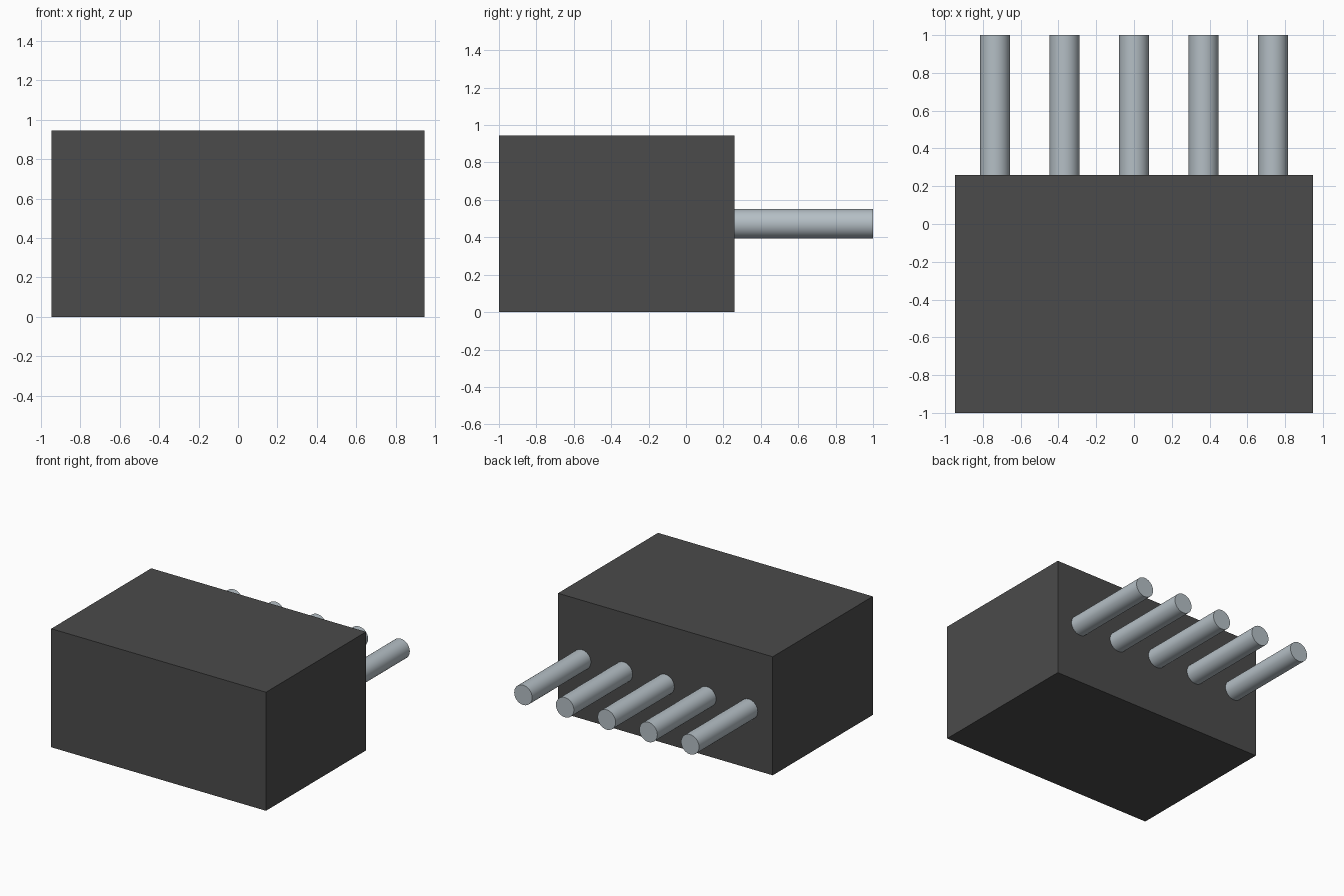
import bpy
import math

cube = bpy.data.objects.get("Cube")
if cube:
    bpy.data.objects.remove(cube, do_unlink=True)


def make_material(name, rgb):
    mat = bpy.data.materials.new(name)
    mat.use_nodes = True
    mat.diffuse_color = (*rgb, 1)
    mat.node_tree.nodes["Principled BSDF"].inputs["Base Color"].default_value = (*rgb, 1)
    return mat


housing_black = make_material("dark grey plastic", (0.07, 0.07, 0.07))
pin_metal = make_material("pale steel", (0.46, 0.52, 0.56))

WIDTH, HEIGHT = 1.894, 0.945
FRONT, BACK, PIN_END = -1.0, 0.26, 1.0
PIN_RADIUS, PIN_PITCH = 0.079, 0.368

# Plain rectangular housing
bpy.ops.mesh.primitive_cube_add(size=1, location=(0, (FRONT + BACK) / 2, HEIGHT / 2))
housing = bpy.context.object
housing.name = "housing"
housing.scale = (WIDTH, BACK - FRONT, HEIGHT)
bpy.ops.object.transform_apply(location=False, rotation=False, scale=True)
housing.data.materials.append(housing_black)

# Row of five round pins standing out of the back face
for i in range(5):
    bpy.ops.mesh.primitive_cylinder_add(
        vertices=48, radius=PIN_RADIUS, depth=PIN_END - BACK,
        location=((i - 2) * PIN_PITCH, (BACK + PIN_END) / 2, HEIGHT / 2),
        rotation=(math.pi / 2, 0, 0))
    pin = bpy.context.object
    pin.name = f"pin_{i + 1}"
    pin.data.materials.append(pin_metal)
    bpy.ops.object.shade_smooth_by_angle(angle=math.radians(30))
